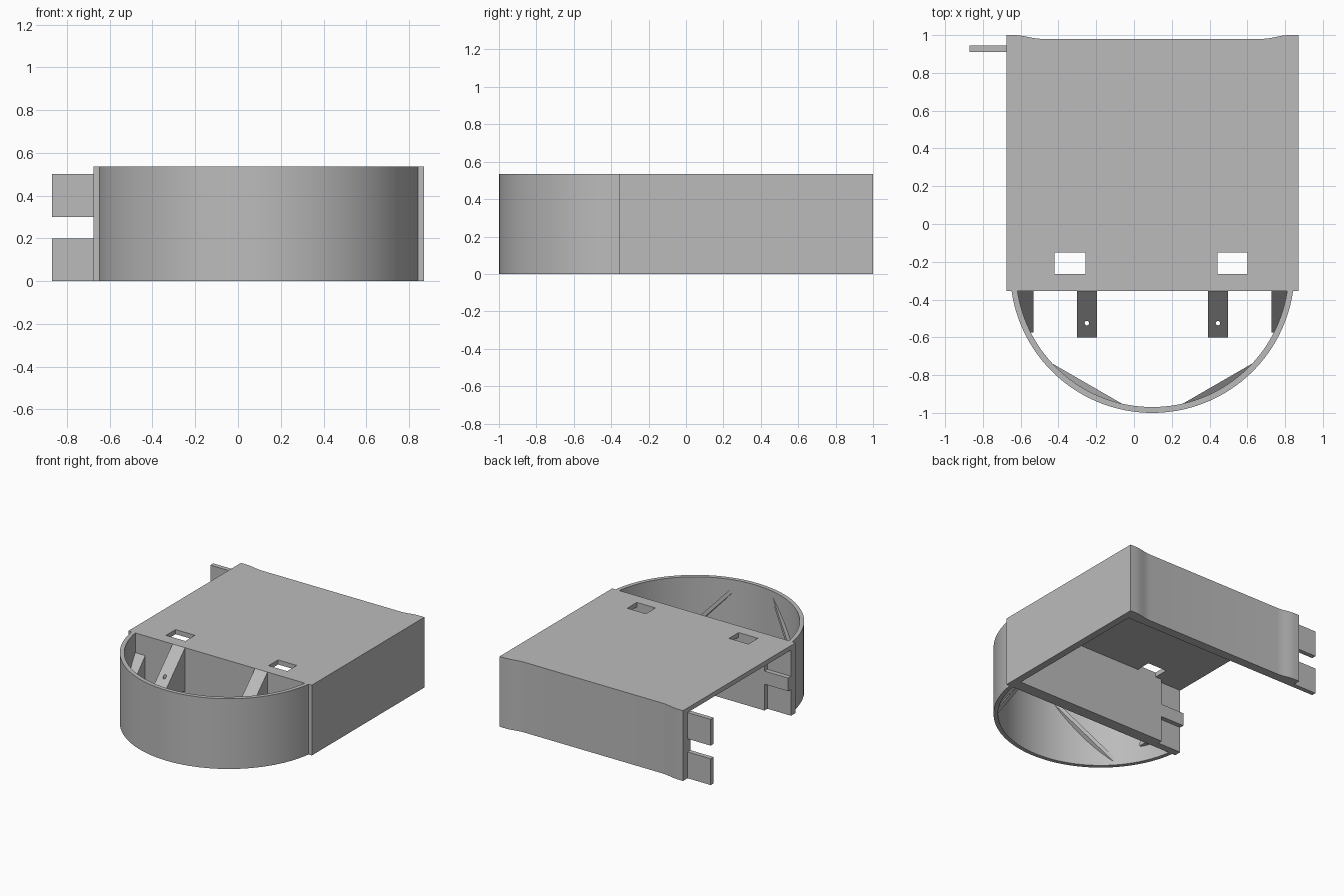
import bpy, bmesh, math
from mathutils import Vector

cube = bpy.data.objects.get("Cube")
if cube:
    bpy.data.objects.remove(cube, do_unlink=True)

grey = bpy.data.materials.new("plain grey")
grey.use_nodes = True
colour = (0.5, 0.5, 0.5, 1)
grey.diffuse_color = colour
grey.node_tree.nodes["Principled BSDF"].inputs["Base Color"].default_value = colour

LEFT, RIGHT, FRONT, BACK, TOP = -0.675, 0.87, -0.355, 1.0, 0.535
CEILING, INNER_FRONT, INNER_BACK = 0.5, -0.265, 0.91
CX, CY, R_OUT, R_IN = 0.097, -0.247, 0.753, 0.722


def loft(name, lower, upper, smooth=False):
    """Solid between two matching point loops."""
    bm = bmesh.new()
    a = [bm.verts.new(p) for p in lower]
    b = [bm.verts.new(p) for p in upper]
    bm.faces.new(a[::-1])
    bm.faces.new(b)
    n = len(a)
    for i in range(n):
        j = (i + 1) % n
        bm.faces.new((a[i], a[j], b[j], b[i]))
    bmesh.ops.recalc_face_normals(bm, faces=bm.faces)
    mesh = bpy.data.meshes.new(name)
    bm.to_mesh(mesh)
    bm.free()
    mesh.materials.append(grey)
    ob = bpy.data.objects.new(name, mesh)
    bpy.context.collection.objects.link(ob)
    if smooth:
        activate(ob)
        bpy.ops.object.shade_smooth_by_angle(angle=math.radians(30))
    return ob


def activate(ob):
    bpy.ops.object.select_all(action='DESELECT')
    ob.select_set(True)
    bpy.context.view_layer.objects.active = ob


def prism(name, plan, z0, z1, smooth=False):
    return loft(name, [(x, y, z0) for x, y in plan], [(x, y, z1) for x, y in plan], smooth)


def block(name, x0, x1, y0, y1, z0, z1):
    return prism(name, [(x0, y0), (x1, y0), (x1, y1), (x0, y1)], z0, z1)


def cut(ob, cutter):
    cutter.hide_render = True
    activate(ob)
    mod = ob.modifiers.new("cut", 'BOOLEAN')
    mod.operation, mod.solver, mod.object = 'DIFFERENCE', 'EXACT', cutter
    bpy.ops.object.modifier_apply(modifier=mod.name)
    bpy.data.objects.remove(cutter, do_unlink=True)


def arc(radius, start, end, steps):
    return [(CX + radius * math.cos(start + (end - start) * i / steps),
             CY + radius * math.sin(start + (end - start) * i / steps))
            for i in range(steps + 1)]


# Housing: solid plan with a shallow recess across the back
def back_ramp(x0, x1, y0, y1, steps=6):
    ts = [i / steps for i in range(steps + 1)]
    return [(x0 + (x1 - x0) * t, y0 + (y1 - y0) * t * t * (3 - 2 * t)) for t in ts]


plan = [(LEFT, FRONT), (RIGHT, FRONT), (RIGHT, BACK)]
plan += back_ramp(0.82, 0.68, BACK, 0.98) + back_ramp(-0.49, -0.63, 0.98, BACK)
plan += [(LEFT, BACK)]
housing = prism("housing", plan, 0, TOP)

# Hollow, open below and on one side; tab sockets; two windows in the top
cut(housing, block("hollow", -0.8, 0.815, INNER_FRONT, INNER_BACK, -0.1, CEILING))
for z0, z1 in ((-0.1, 0.2), (0.3, CEILING)):
    cut(housing, block("socket", -0.8, -0.475, -0.30, -0.22, z0, z1))
for x0, x1 in ((-0.42, -0.258), (0.443, 0.6)):
    cut(housing, block("window", x0, x1, INNER_FRONT, -0.15, 0.4, 0.7))
activate(housing)
bpy.ops.object.shade_smooth_by_angle(angle=math.radians(20))

# Joining tabs
for label, z0, z1 in (("lower", 0, 0.2), ("upper", 0.3, CEILING)):
    block(label + "_tab", -0.87, LEFT, INNER_BACK, 0.945, z0, z1)

# Curved front wall
dip = math.asin(0.09 / R_OUT)
start, end = math.pi + dip, 2 * math.pi - dip
prism("curved_wall", arc(R_OUT, start, end, 64) + arc(R_IN, end, start, 64), 0, TOP, True)


# Wedge brackets on the front wall
def wedge(name, x0, x1, top, tip_y, tip_z, base_z):
    side = [(FRONT, top), (tip_y, tip_z), (FRONT, base_z)]
    return loft(name, [(x0, y, z) for y, z in side], [(x1, y, z) for y, z in side])


for label, x0 in (("right", -0.302), ("left", 0.392)):
    bracket = wedge(label + "_screw_bracket", x0, x0 + 0.105, TOP, -0.6, 0.29, 0.2)
    mid = x0 + 0.0525
    hole = [(mid + 0.012 * math.cos(i * math.pi / 6), -0.525 + 0.012 * math.sin(i * math.pi / 6))
            for i in range(12)]
    cut(bracket, prism("screw_hole", hole, 0, 0.7))

# Outer brackets follow the curved wall
for label, s in (("right", -1), ("left", 1)):
    inner_x = CX + s * 0.63
    edge = [(CX + s * math.sqrt(0.735 ** 2 - (y - CY) ** 2), y)
            for y in (FRONT, -0.43, -0.5, -0.575)]
    outline = edge + [(inner_x, -0.575), (inner_x, FRONT)]
    upper = [(x, y, 0.385 + (y - FRONT) * 1.1) for x, y in outline]
    lower = [(x, y, 0.12) for x, y in outline]
    loft(label + "_corner_bracket", lower, upper)

# Sloping ribs inside the curved wall
for label, s in (("right", -1), ("left", 1)):
    a0 = -math.pi / 2 + s * math.radians(13)
    a1 = -math.pi / 2 + s * math.radians(47)
    outline = arc(0.735, a0, a1, 10)
    outline = arc(R_IN, a0, a0, 1)[:1] + outline + arc(R_IN, a1, a1, 1)[:1]
    rise = [0.47 - 0.42 * abs(x - outline[0][0]) / abs(outline[-1][0] - outline[0][0])
            for x, y in outline]
    loft(label + "_rib", [(x, y, z - 0.02) for (x, y), z in zip(outline, rise)],
         [(x, y, z + 0.02) for (x, y), z in zip(outline, rise)])
